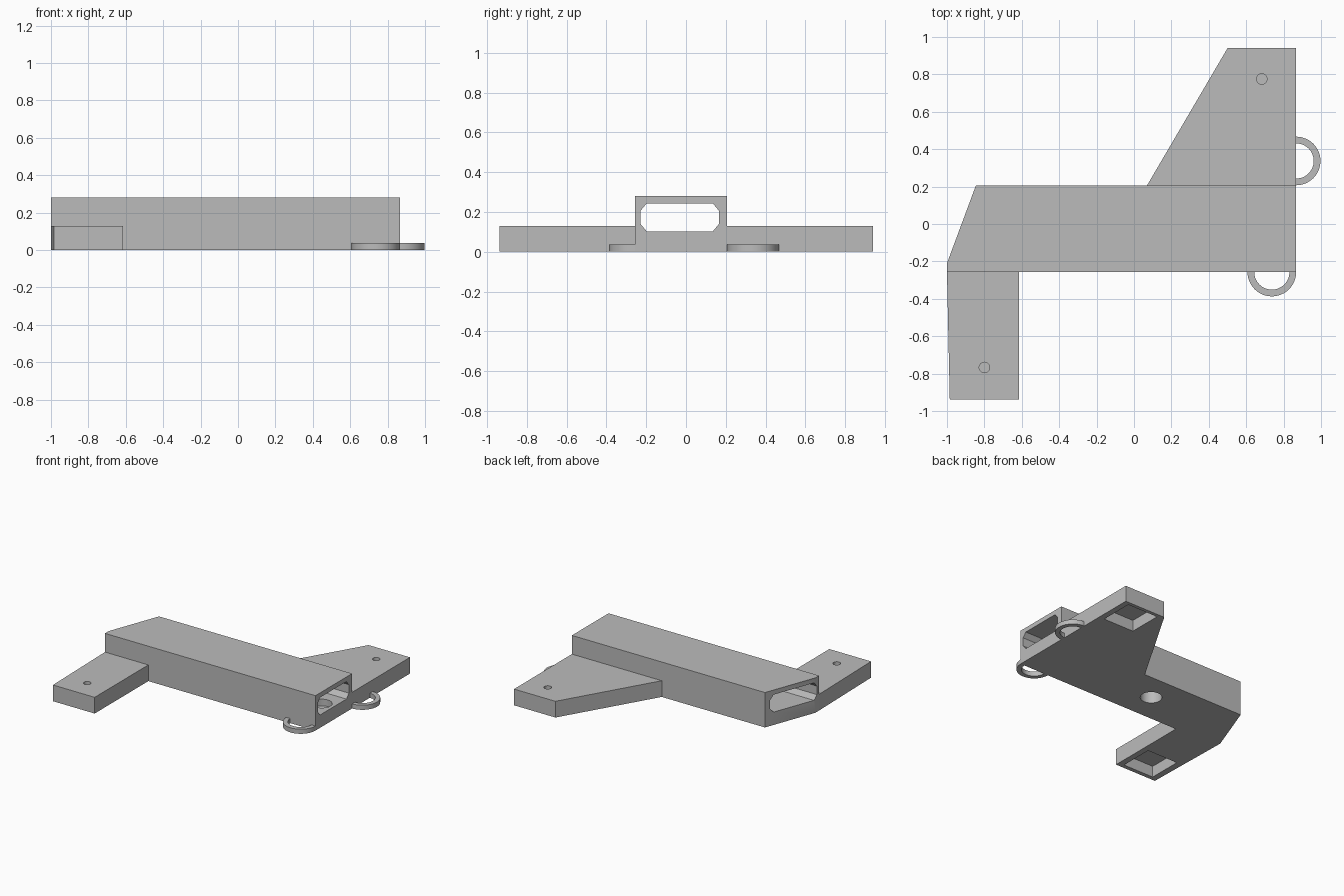
import bpy, bmesh, math
from mathutils import Vector

if "Cube" in bpy.data.objects:
    bpy.data.objects.remove(bpy.data.objects["Cube"])

grey = bpy.data.materials.new("plain grey")
grey.diffuse_color = (0.5, 0.5, 0.5, 1)
grey.use_nodes = True
grey.node_tree.nodes["Principled BSDF"].inputs["Base Color"].default_value = grey.diffuse_color


def prism(name, base, offset):
    """Extrude a planar outline along an offset vector."""
    bm = bmesh.new()
    face = bm.faces.new([bm.verts.new(p) for p in base])
    out = bmesh.ops.extrude_face_region(bm, geom=[face])
    moved = [g for g in out["geom"] if isinstance(g, bmesh.types.BMVert)]
    bmesh.ops.translate(bm, verts=moved, vec=Vector(offset))
    bmesh.ops.recalc_face_normals(bm, faces=bm.faces)
    mesh = bpy.data.meshes.new(name)
    bm.to_mesh(mesh)
    bm.free()
    mesh.materials.append(grey)
    ob = bpy.data.objects.new(name, mesh)
    bpy.context.collection.objects.link(ob)
    return ob


def plate(name, outline, z0, z1):
    return prism(name, [(x, y, z0) for x, y in outline], (0, 0, z1 - z0))


def arc(cx, cy, r, start, end, n):
    angles = [math.radians(start + (end - start) * i / n) for i in range(n + 1)]
    return [(cx + r * math.cos(a), cy + r * math.sin(a)) for a in angles]


def circle(cx, cy, r):
    return arc(cx, cy, r, 0, 360, 32)[:-1]


def square(cx, cy, h):
    return [(cx - h, cy - h), (cx + h, cy - h), (cx + h, cy + h), (cx - h, cy + h)]


def select(ob):
    bpy.ops.object.select_all(action='DESELECT')
    ob.select_set(True)
    bpy.context.view_layer.objects.active = ob


def cut(ob, cutter):
    mod = ob.modifiers.new("cut", 'BOOLEAN')
    mod.operation = 'DIFFERENCE'
    mod.solver = 'EXACT'
    mod.object = cutter
    select(ob)
    bpy.ops.object.modifier_apply(modifier=mod.name)
    bpy.data.objects.remove(cutter)


def smooth(ob):
    select(ob)
    bpy.ops.object.shade_smooth_by_angle(angle=math.radians(30))


# Hollow main beam with one slanted end
beam = plate("beam", [(-1, -0.257), (-1, -0.21), (-0.845, 0.207),
                      (0.867, 0.207), (0.867, -0.257)], 0, 0.28)

# Chamfered channel running the full length
y0, y1, z0, z1, c, d = -0.228, 0.165, 0.103, 0.243, 0.03, 0.036
section = [(y0 + c, z0), (y1 - c, z0), (y1, z0 + d), (y1, z1 - d),
           (y1 - c, z1), (y0 + c, z1), (y0, z1 - d), (y0, z0 + d)]
cut(beam, prism("channel_cutter", [(-1.2, y, z) for y, z in section], (2.4, 0, 0)))

# Round hole through the floor and a shallow round seat near the open end
cut(beam, plate("floor_hole_cutter", circle(-0.18, -0.02, 0.08), -0.1, 0.15))
cut(beam, plate("floor_seat_cutter", circle(0.765, -0.03, 0.075), 0.05, 0.15))
smooth(beam)

# Side feet, each with a small top hole and a square pocket underneath
feet = [
    ("back_foot", [(0.07, 0.207), (0.867, 0.207), (0.867, 0.94), (0.5, 0.94)],
     (0.683, 0.775)),
    ("front_foot", [(-1, -0.257), (-0.985, -0.937), (-0.615, -0.937),
                    (-0.615, -0.257)], (-0.8, -0.767)),
]
for name, outline, (x, y) in feet:
    foot = plate(name, outline, 0, 0.13)
    cut(foot, plate("pocket_cutter", square(x, y, 0.137), -0.1, 0.09))
    cut(foot, plate("hole_cutter", circle(x, y, 0.028), 0.102, 0.2))
    smooth(foot)

# Half-ring loops at the open end
for name, cx, cy, start in [("front_loop", 0.737, -0.257, 180),
                            ("side_loop", 0.867, 0.337, -90)]:
    outline = (arc(cx, cy, 0.13, start, start + 180, 24)
               + arc(cx, cy, 0.094, start + 180, start, 24))
    smooth(plate(name, outline, 0, 0.037))
